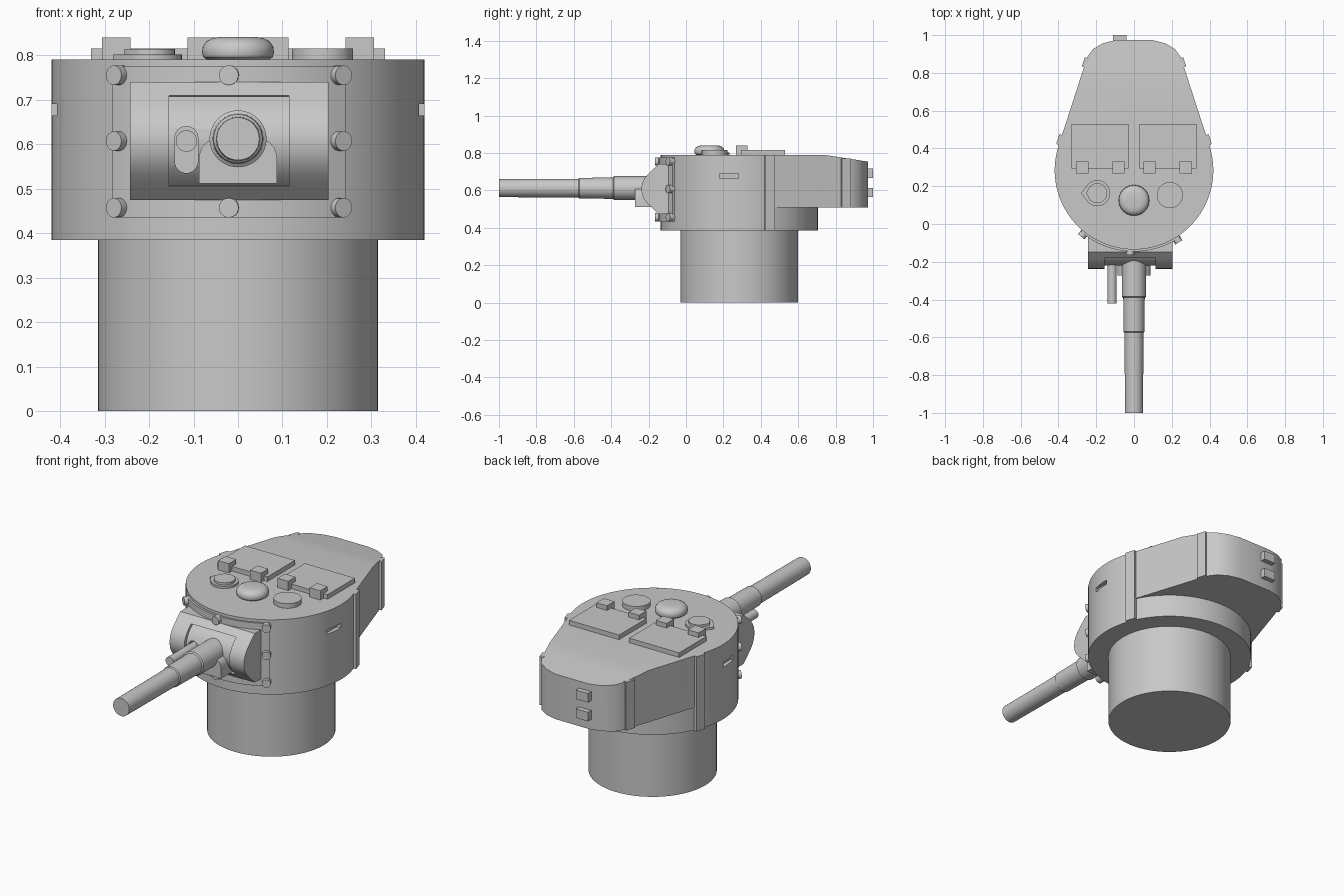
import bpy, bmesh
from math import sin, cos, pi, radians, asin, sqrt
from mathutils import Vector

scene_cube = bpy.data.objects.get("Cube")
if scene_cube:
    bpy.data.objects.remove(scene_cube, do_unlink=True)

paint = bpy.data.materials.new("plain_grey")
paint.use_nodes = True
grey = (0.58, 0.58, 0.58, 1)
paint.diffuse_color = grey
paint.node_tree.nodes["Principled BSDF"].inputs["Base Color"].default_value = grey

CY, R = 0.285, 0.42          # turret centre and radius
BASE, SHELF, ROOF = 0.385, 0.51, 0.79
GUN_Z = 0.612


def smooth(obj, angle=32):
    bpy.ops.object.select_all(action='DESELECT')
    obj.select_set(True)
    bpy.context.view_layer.objects.active = obj
    bpy.ops.object.shade_smooth_by_angle(angle=radians(angle))


def finish(name, bm):
    bmesh.ops.recalc_face_normals(bm, faces=bm.faces)
    mesh = bpy.data.meshes.new(name)
    bm.to_mesh(mesh)
    bm.free()
    mesh.materials.append(paint)
    obj = bpy.data.objects.new(name, mesh)
    bpy.context.collection.objects.link(obj)
    smooth(obj)
    return obj


def prism(name, pts, lo, hi, axis='z'):
    """Extrude a flat outline along one axis."""
    place = {'x': lambda p, h: (h, p[0], p[1]),
             'y': lambda p, h: (p[0], h, p[1]),
             'z': lambda p, h: (p[0], p[1], h)}[axis]
    bm = bmesh.new()
    rings = [[bm.verts.new(place(p, h)) for p in pts] for h in (lo, hi)]
    for ring in rings:
        bm.faces.new(ring)
    n = len(pts)
    for i in range(n):
        j = (i + 1) % n
        bm.faces.new((rings[0][i], rings[0][j], rings[1][j], rings[1][i]))
    return finish(name, bm)


def box(name, x, y, z):
    return prism(name, [(x[0], y[0]), (x[1], y[0]), (x[1], y[1]), (x[0], y[1])], *z)


def lathe(name, profile, origin, direction=(0, 0, 1), sides=48):
    """Turn (radius, height) pairs around an axis and close both ends."""
    turn = Vector((0, 0, 1)).rotation_difference(Vector(direction))
    bm = bmesh.new()
    rings = []
    for r, h in profile:
        rings.append([bm.verts.new(Vector(origin) + turn @ Vector(
            (r * cos(2 * pi * i / sides), r * sin(2 * pi * i / sides), h)))
            for i in range(sides)])
    for a, b in zip(rings, rings[1:]):
        for i in range(sides):
            j = (i + 1) % sides
            bm.faces.new((a[i], a[j], b[j], b[i]))
    bm.faces.new(rings[0])
    bm.faces.new(rings[-1])
    return finish(name, bm)


def cut(obj, cutter):
    mod = obj.modifiers.new("cut", 'BOOLEAN')
    mod.operation, mod.solver, mod.object = 'DIFFERENCE', 'EXACT', cutter
    cutter.hide_render = True
    bpy.context.view_layer.objects.active = obj
    bpy.ops.object.modifier_apply(modifier=mod.name)
    bpy.data.objects.remove(cutter, do_unlink=True)
    smooth(obj)


def arc(a, b, steps, r=R):
    return [(r * cos(radians(a + (b - a) * i / steps)),
             CY + r * sin(radians(a + (b - a) * i / steps))) for i in range(steps + 1)]


# Turret body: round drum below, drum plus rear bustle above the shelf
front = arc(-198, 18, 54)
back = arc(18, 162, 36)[1:-1]
half = [(0.294, 0.74), (0.265, 0.83), (0.25, 0.88), (0.218, 0.925), (0.165, 0.957), (0.1, 0.973)]
bustle = half + [(-x, y) for x, y in reversed(half)]


def roof(y):
    return ROOF - max(0, y - 0.74) * 0.155


bm = bmesh.new()
low_front = [bm.verts.new((x, y, BASE)) for x, y in front]
low_back = [bm.verts.new((x, y, BASE)) for x, y in back]
top_front = [bm.verts.new((x, y, ROOF)) for x, y in front]
shelf_ends = [bm.verts.new((*front[i], SHELF)) for i in (-1, 0)]
shelf_back = [bm.verts.new((x, y, SHELF)) for x, y in back]
under = [bm.verts.new((x, y, SHELF)) for x, y in bustle]
top_rear = [bm.verts.new((x, y, roof(y))) for x, y in bustle]
bm.faces.new(low_front + low_back)
bm.faces.new(top_front + [top_rear[0], top_rear[-1]])
bm.faces.new(top_rear)
bm.faces.new([shelf_ends[0]] + under + [shelf_ends[1]] + shelf_back[::-1])


def wall(a, b):
    for i in range(len(a) - 1):
        bm.faces.new((a[i], a[i + 1], b[i + 1], b[i]))


wall(low_front[1:-1], top_front[1:-1])
bm.faces.new((low_front[-2], low_front[-1], shelf_ends[0], top_front[-1], top_front[-2]))
bm.faces.new((low_front[1], low_front[0], shelf_ends[1], top_front[0], top_front[1]))
wall([low_front[-1]] + low_back + [low_front[0]], [shelf_ends[0]] + shelf_back + [shelf_ends[1]])
wall([shelf_ends[0]] + under + [shelf_ends[1]], [top_front[-1]] + top_rear + [top_front[0]])
body = finish("turret_body", bm)

# Vision slits
for s in (-1, 1):
    cut(body, box("slit_cutter", sorted((s * 0.395, s * 0.5)), (0.18, 0.28), (0.664, 0.69)))

# Turret basket
lathe("turret_basket", [(0.315, 0), (0.315, BASE + 0.01)], (0, CY, 0), sides=64)


# Armour joint strips on both sides
def strip(name, a, b, thick, lo, hi):
    for s, side in ((1, "left"), (-1, "right")):
        d = (Vector(b) - Vector(a)).normalized()
        n = Vector((d.y, -d.x)) * thick
        p = [Vector(a) + n, Vector(b) + n, Vector(b) - n, Vector(a) - n]
        prism(f"{side}_{name}", [(s * q.x, q.y) for q in p], lo, hi)


strip("front_joint_strip", (0.4, 0.42), (0.384, 0.472), 0.012, BASE, ROOF)
strip("rear_joint_strip", (0.266, 0.83), (0.25, 0.88), 0.011, SHELF, 0.772)

# Curved mantlet frame with bolts
MX = -0.02
angles = [-90 + 180 / pi * asin((MX + s * 0.262) / 0.43) for s in (-1, 1)]
prism("mantlet_frame", arc(*angles, 16, 0.431) + arc(*angles[::-1], 16, 0.4), 0.435, 0.775)
for dx in (-0.247, 0, 0.247):
    for z in (0.457, 0.607, 0.755):
        if dx or z != 0.607:
            x = MX + dx
            d = Vector((x, -sqrt(0.43 ** 2 - x * x), 0))
            lathe("frame_bolt", [(0.022, -0.02), (0.022, 0.02)],
                  (x, CY + d.y, z), d.normalized(), 20)

# Mantlet: two full cheeks and a recessed middle
nose = [(-0.147, 0.133), (-0.18, 0.102), (-0.205, 0.078), (-0.223, 0.055),
        (-0.235, 0.03), (-0.239, 0)]


def mirrored(half_profile, mid=0.607):
    return ([(y, mid + h) for y, h in half_profile]
            + [(y, mid - h) for y, h in half_profile[-2::-1]])


cheek = mirrored([(0, 0.133)] + nose)
inset = mirrored([(0, 0.133)] + nose[:2] + [(-0.159, 0.1)]
                 + [(y + 0.018, h) for y, h in nose[2:]])
prism("right_mantlet_cheek", cheek, -0.243, -0.155, 'x')
prism("left_mantlet_cheek", cheek, 0.115, 0.203, 'x')
middle = prism("mantlet_middle", inset, -0.155, 0.115, 'x')

# Slot for the small gun
slot = []
for z, start in ((0.614, 0), (0.561, 180)):
    slot += [(-0.116 + 0.026 * cos(radians(start + a)), z + 0.026 * sin(radians(start + a)))
             for a in range(0, 181, 15)]
cut(middle, prism("slot_cutter", slot, -0.3, -0.165, 'y'))
lathe("small_gun", [(0.024, 0.1), (0.024, 0.42)], (-0.116, 0, 0.607), (0, -1, 0), 24)

# Main gun and its cradle
lathe("main_gun", [(0.064, 0.1), (0.064, 0.385), (0.057, 0.39), (0.055, 0.57),
                   (0.05, 0.575), (0.048, 1)], (0, 0, GUN_Z), (0, -1, 0))
prism("gun_cradle", [(-0.088, 0.512), (0.088, 0.512), (0.088, 0.572), (0.082, 0.592),
                     (0.07, 0.605), (0.055, 0.612), (-0.055, 0.612), (-0.07, 0.605),
                     (-0.082, 0.592), (-0.088, 0.572)], -0.272, -0.15, 'y')

# Roof hatches and hinges
for s, side in ((-1, "right"), (1, "left")):
    box(side + "_hatch", sorted((s * 0.03, s * 0.33)), (0.295, 0.53), (ROOF - 0.01, 0.815))
    for x in (0.082, 0.274):
        box(side + "_hatch_hinge", (s * x - 0.032, s * x + 0.032), (0.267, 0.33),
            (ROOF - 0.01, 0.84))

# Roof fittings
lathe("roof_dome", [(0.07, 0), (0.078, 0.006), (0.081, 0.016), (0.079, 0.03), (0.071, 0.041),
                    (0.058, 0.048), (0.04, 0.051)], (0, 0.125, ROOF))
lathe("roof_vent", [(0.069, -0.01), (0.069, 0.025)], (0.19, 0.153, ROOF))


def teardrop(name, r, tip, top):
    pts = [(-0.195 + r * cos(radians(a)), 0.163 + r * sin(radians(a)))
           for a in range(-130, 131, 10)]
    prism(name, pts + [(tip, 0.163)], ROOF - 0.01, top)


teardrop("periscope_base", 0.069, -0.281, 0.802)
teardrop("periscope_cap", 0.053, -0.255, 0.814)

# Rear hinge blocks
for z in (0.565, 0.667):
    box("rear_hinge", (-0.112, -0.04), (0.96, 1.0), (z, z + 0.049))
